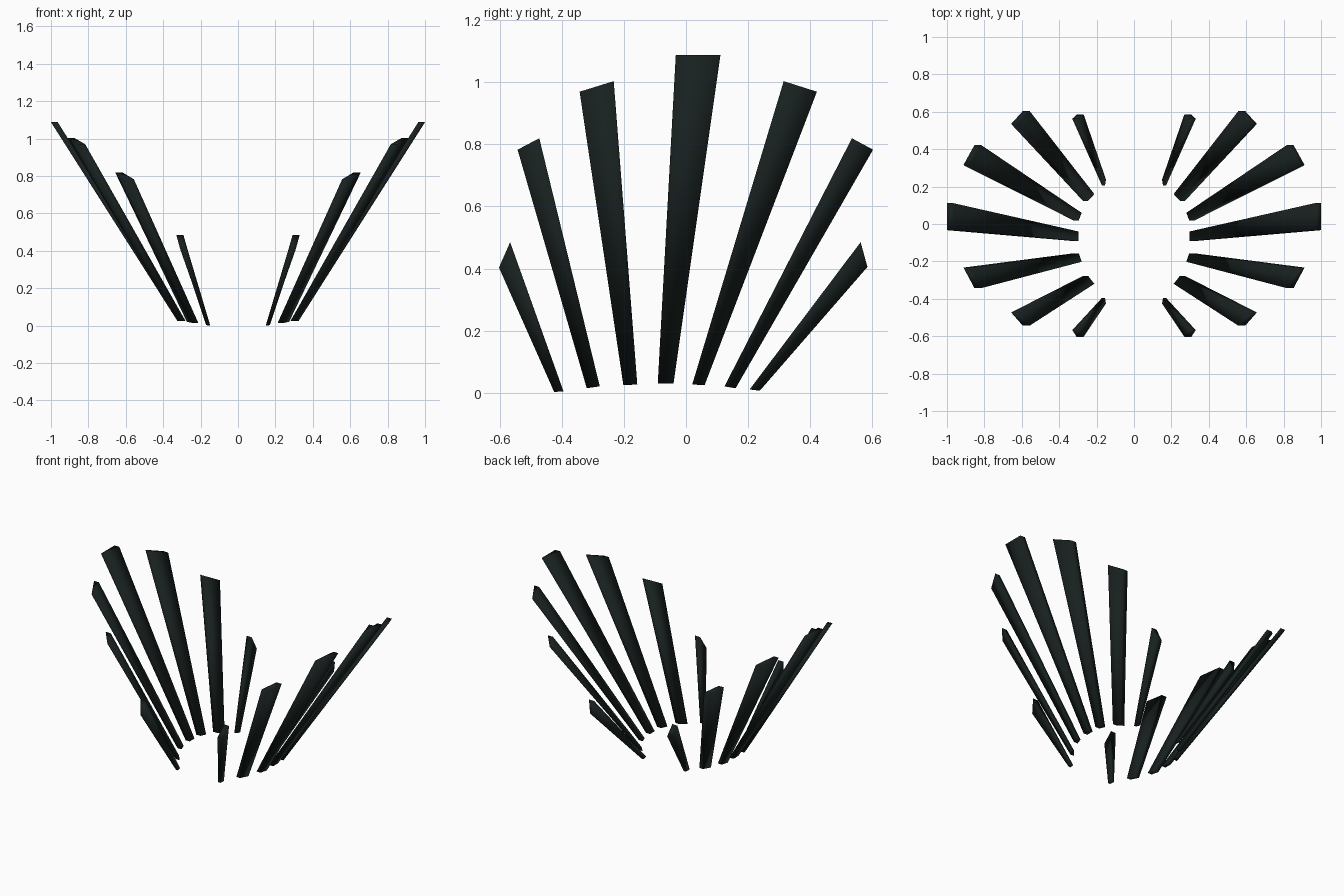
import bpy, bmesh
from mathutils import Vector

if "Cube" in bpy.data.objects:
    bpy.data.objects.remove(bpy.data.objects["Cube"])

mat = bpy.data.materials.new("dark_green")
mat.diffuse_color = (0.009, 0.015, 0.014, 1)
mat.use_nodes = True
mat.node_tree.nodes["Principled BSDF"].inputs["Base Color"].default_value = mat.diffuse_color

# Each blade: inner root corners, outer tip corners, root and tip thickness along x
BLADES = {
    "front_short": [(.155, -.395, .004), (.15, -.425, .002), (.33, -.567, .485), (.307, -.603, .403), .016, .038],
    "front_mid": [(.245, -.278, .02), (.212, -.32, .014), (.657, -.473, .82), (.595, -.543, .783), .028, .038],
    "front_long": [(.295, -.157, .026), (.28, -.202, .024), (.912, -.233, 1.004), (.853, -.343, .97), .03, .036],
    "middle": [(.297, -.091, .03), (.297, -.04, .03), (1, -.033, 1.088), (1, .111, 1.088), .03, .036],
    "back_long": [(.295, .02, .026), (.28, .06, .024), (.912, .315, 1.004), (.853, .422, .97), .03, .036],
    "back_mid": [(.245, .124, .02), (.212, .16, .014), (.657, .535, .82), (.595, .603, .783), .028, .038],
    "back_short": [(.155, .205, .01), (.15, .238, .006), (.33, .563, .485), (.307, .585, .405), .016, .038],
}


def blade(name, a0, b0, a1, b1, t0, t1, side):
    bm = bmesh.new()
    root, tip = Vector((t0, 0, 0)), Vector((-t1, 0, 0))
    a0, b0, a1, b1 = map(Vector, (a0, b0, a1, b1))
    lower = [a0, b0, b0 + root, a0 + root]
    upper = [a1 + tip, b1 + tip, b1, a1]
    low, up = [[bm.verts.new((p.x * side, p.y, p.z)) for p in ring] for ring in (lower, upper)]
    bm.faces.new(low)
    bm.faces.new(up)
    for i in range(4):
        j = (i + 1) % 4
        bm.faces.new((low[i], low[j], up[j], up[i]))
    bmesh.ops.recalc_face_normals(bm, faces=bm.faces)
    mesh = bpy.data.meshes.new(name)
    bm.to_mesh(mesh)
    bm.free()
    mesh.materials.append(mat)
    ob = bpy.data.objects.new(name, mesh)
    bpy.context.collection.objects.link(ob)
    mesh.shade_smooth()


# Two mirrored fans of blades
for side, label in ((1, "right"), (-1, "left")):
    for name, spec in BLADES.items():
        blade(f"{label}_{name}_blade", *spec, side)
